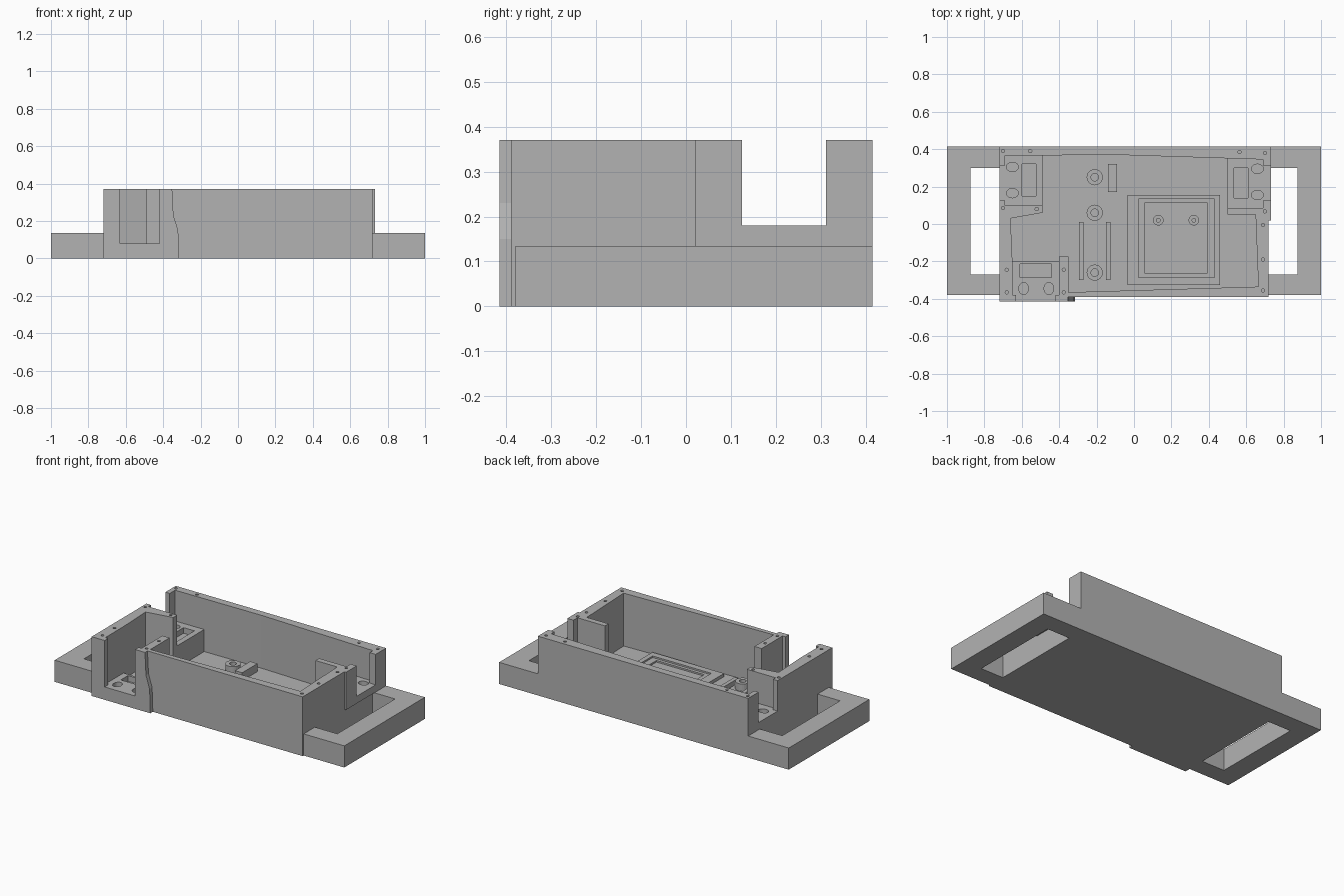
import bpy, bmesh
from mathutils import Matrix, Vector

cube = bpy.data.objects.get("Cube")
if cube:
    bpy.data.objects.remove(cube, do_unlink=True)

grey = bpy.data.materials.new("plain grey")
grey.use_nodes = True
grey.diffuse_color = (0.45, 0.45, 0.45, 1)
grey.node_tree.nodes["Principled BSDF"].inputs["Base Color"].default_value = grey.diffuse_color

TOP, FLOOR = 0.37, 0.04


def finish(name, bm):
    bmesh.ops.recalc_face_normals(bm, faces=bm.faces)
    mesh = bpy.data.meshes.new(name)
    bm.to_mesh(mesh)
    bm.free()
    mesh.materials.append(grey)
    ob = bpy.data.objects.new(name, mesh)
    bpy.context.collection.objects.link(ob)
    return ob


def prism(name, outline, z0, z1):
    bm = bmesh.new()
    face = bm.faces.new([bm.verts.new((x, y, z0)) for x, y in outline])
    out = bmesh.ops.extrude_face_region(bm, geom=[face])
    moved = [v for v in out["geom"] if isinstance(v, bmesh.types.BMVert)]
    bmesh.ops.translate(bm, vec=(0, 0, z1 - z0), verts=moved)
    return finish(name, bm)


def box(name, x0, x1, y0, y1, z0, z1):
    return prism(name, [(x0, y0), (x1, y0), (x1, y1), (x0, y1)], z0, z1)


def rod(name, x, y, z0, z1, rx, ry=None, sides=24):
    bm = bmesh.new()
    scale = Matrix.Diagonal((rx, ry or rx, z1 - z0, 1))
    bmesh.ops.create_cone(bm, cap_ends=True, segments=sides, radius1=1, radius2=1, depth=1,
                          matrix=Matrix.Translation((x, y, (z0 + z1) / 2)) @ scale)
    return finish(name, bm)


def cut(ob, *cutters):
    for cutter in cutters:
        mod = ob.modifiers.new("cut", "BOOLEAN")
        mod.operation, mod.solver, mod.object = "DIFFERENCE", "EXACT", cutter
        bpy.context.view_layer.update()
        mesh = bpy.data.meshes.new_from_object(
            ob.evaluated_get(bpy.context.evaluated_depsgraph_get()))
        ob.modifiers.remove(mod)
        ob.data = mesh
        bpy.data.objects.remove(cutter, do_unlink=True)


# Open tray with walls following the cavity outline
body = box("tray_body", -0.72, 0.72, -0.39, 0.415, 0, TOP)
cavity = [(-0.65, -0.45), (-0.40, -0.45), (-0.40, -0.175), (-0.35, -0.175), (-0.35, -0.365),
          (0.665, -0.335), (0.65, 0.05), (0.5, 0.05), (0.5, 0.085), (0.69, 0.085),
          (0.69, 0.345), (-0.1, 0.37), (-0.69, 0.365), (-0.69, 0.1), (-0.49, 0.1),
          (-0.49, 0.06), (-0.66, 0.03), (-0.65, -0.2)]
cut(body, prism("cavity_cutter", cavity, FLOOR, 0.5))

# Side openings above the two rear pockets
for side in (-1, 1):
    cut(body, box("side_opening", side * 0.71 - 0.08, side * 0.71 + 0.08, 0.125, 0.312, 0.18, 0.5))

# Screw holes in the wall tops
holes = [(-0.7, 0.39), (-0.555, 0.39), (-0.7, 0.085), (-0.52, 0.08), (-0.68, -0.245),
         (-0.375, -0.245), (-0.68, -0.365), (-0.375, -0.365), (0.565, 0.385), (0.7, 0.38),
         (0.7, 0.068), (0.69, -0.005), (0.69, -0.19), (0.69, -0.355)]
for x, y in holes:
    cut(body, rod("screw_hole", x, y, 0.32, 0.5, 0.009, sides=12))

# Shallow front cover with a slanted right edge and a window
front = prism("front_cover", [(-0.72, 0), (-0.315, 0), (-0.32, 0.15), (-0.345, 0.23),
                              (-0.352, TOP), (-0.72, TOP)], 0, 0.035)
front.data.transform(Matrix(((1, 0, 0, 0), (0, 0, -1, -0.38), (0, 1, 0, 0), (0, 0, 0, 1))))
front.data.update()
cut(front, box("front_window", -0.63, -0.42, -0.5, -0.3, 0.08, 0.5))

# Thin plate on the right rear wall
plate = box("right_rear_plate", 0.71, 0.732, 0.02, 0.415, 0.135, TOP)
cut(plate, box("plate_opening", 0.6, 0.8, 0.125, 0.312, 0.18, 0.5))

# Carrying handles at both ends
for side, name in ((-1, "right_handle"), (1, "left_handle")):
    c = [(0.71, -0.38), (1, -0.38), (1, 0.415), (0.71, 0.415),
         (0.71, 0.3), (0.875, 0.3), (0.875, -0.27), (0.71, -0.27)]
    prism(name, [(side * x, y) for x, y in c], 0, 0.135)


# Pocket platforms with a rectangular recess and two rounded holes
def platform(name, bounds, top, recess, rounds, rx, ry):
    ob = box(name, *bounds, FLOOR - 0.01, top)
    cut(ob, box("recess", *recess, top - 0.035, 0.5))
    for x, y in rounds:
        cut(ob, rod("round_hole", x, y, top - 0.035, 0.5, rx, ry))


platform("right_rear_platform", (-0.70, -0.49, 0.09, 0.38), 0.178, (-0.6, -0.525, 0.15, 0.32),
         [(-0.65, 0.305), (-0.65, 0.165)], 0.032, 0.025)
platform("left_rear_platform", (0.5, 0.70, 0.07, 0.37), 0.178, (0.535, 0.61, 0.14, 0.3),
         [(0.66, 0.295), (0.66, 0.155)], 0.032, 0.025)
platform("front_platform", (-0.66, -0.39, -0.4, -0.2), 0.08, (-0.61, -0.44, -0.285, -0.215),
         [(-0.59, -0.345), (-0.455, -0.345)], 0.026, 0.032)

# Stepped rectangular frame on the floor
frame = box("floor_frame", -0.035, 0.46, -0.325, 0.155, FLOOR - 0.01, 0.06)
cut(frame, box("frame_step", 0.025, 0.43, -0.285, 0.135, 0.05, 0.3))
cut(frame, box("frame_opening", 0.06, 0.39, -0.265, 0.115, 0.02, 0.3))

# Small pegs inside the frame
for x in (0.13, 0.32):
    peg = rod("frame_peg", x, 0.02, FLOOR - 0.01, 0.06, 0.028)
    cut(peg, rod("peg_hole", x, 0.02, 0.045, 0.3, 0.01))

# Hollow floor posts
for y in (0.25, 0.06, -0.26):
    post = rod("floor_post", -0.21, y, FLOOR - 0.01, 0.085, 0.043)
    cut(post, rod("post_hole", -0.21, y, 0.05, 0.3, 0.02))

# Floor rails and rear block
for x in (-0.295, -0.15):
    box("floor_rail", x, x + 0.025, -0.3, 0.01, FLOOR - 0.01, 0.07)
box("rear_block", -0.14, -0.09, 0.17, 0.32, FLOOR - 0.01, 0.09)
